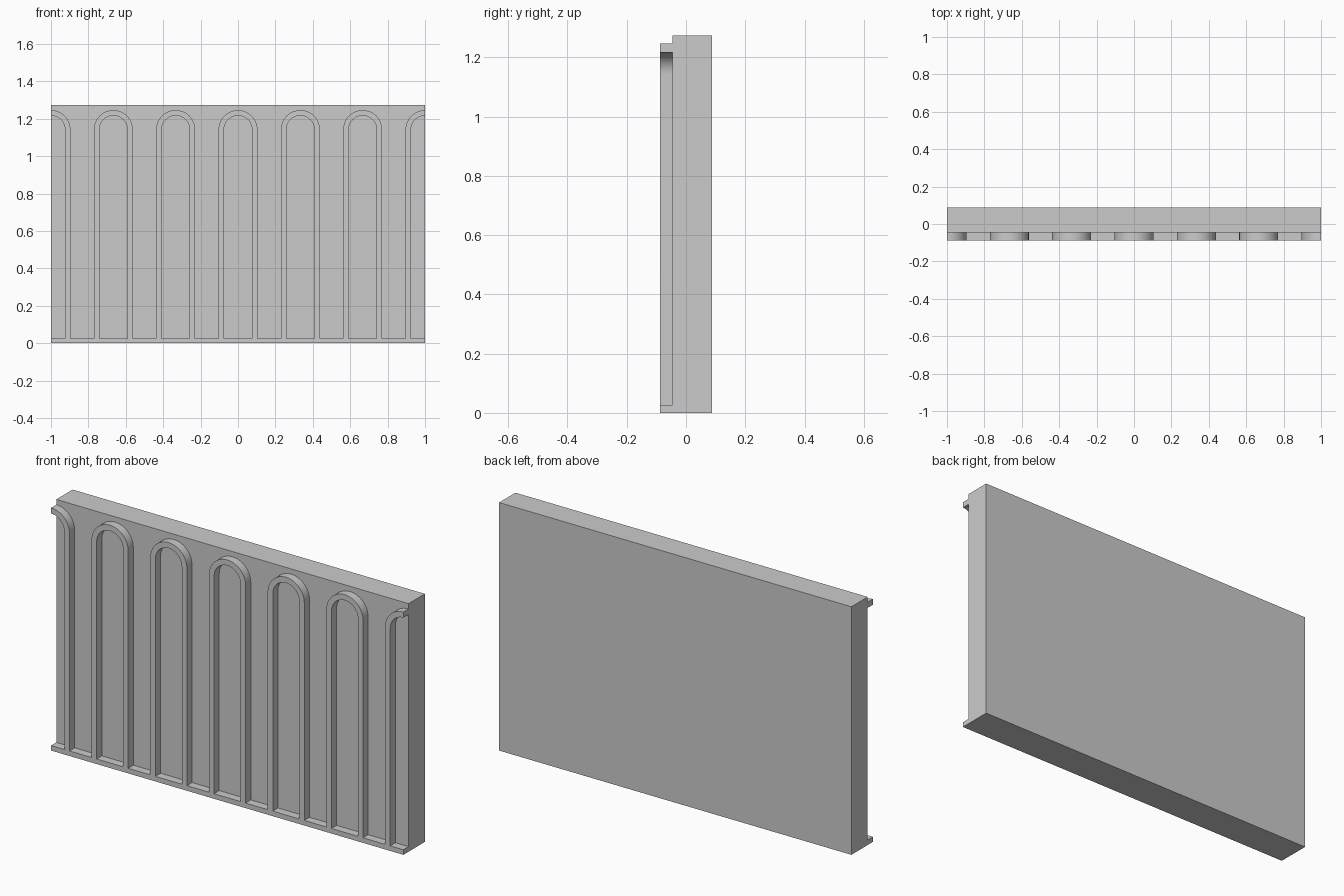
import bpy, bmesh, math

if "Cube" in bpy.data.objects:
    bpy.data.objects.remove(bpy.data.objects["Cube"])

HALF_W, HEIGHT = 1.0, 1.273
FRONT, FACE, BACK = -0.087, -0.045, 0.087   # relief face, wall face, wall back
RAIL_TOP = 0.026
R_OUT, R_IN = 0.104, 0.075
ARCH_TOP = 1.246
SPRING = ARCH_TOP - R_OUT
SPACING = 1 / 3
SEGS = 24                                   # segments per half circle


def extrude_profiles(name, profiles, y0, y1):
    """Solid object from closed (x, z) profiles extruded from y0 to y1."""
    bm = bmesh.new()
    for pts in profiles:
        face = bm.faces.new([bm.verts.new((x, y0, z)) for x, z in pts])
        out = bmesh.ops.extrude_face_region(bm, geom=[face], use_keep_orig=True)
        verts = [g for g in out["geom"] if isinstance(g, bmesh.types.BMVert)]
        bmesh.ops.translate(bm, verts=verts, vec=(0, y1 - y0, 0))
    bmesh.ops.recalc_face_normals(bm, faces=bm.faces[:])
    mesh = bpy.data.meshes.new(name)
    bm.to_mesh(mesh)
    bm.free()
    obj = bpy.data.objects.new(name, mesh)
    bpy.context.collection.objects.link(obj)
    return obj


def rect(z0, z1):
    return [(-HALF_W, z0), (HALF_W, z0), (HALF_W, z1), (-HALF_W, z1)]


def arch(cx, a0, a1):
    """Arch band between two angles in degrees; legs only where the arc is full."""
    n = round(SEGS * (a1 - a0) / 180)
    angles = [math.radians(a0 + (a1 - a0) * i / n) for i in range(n + 1)]

    def side(r):
        pts = [(cx if abs(math.cos(a)) < 1e-6 else cx + r * math.cos(a),
                SPRING + r * math.sin(a)) for a in angles]
        start = [(cx + r, 0)] if a0 == 0 else []
        end = [(cx - r, 0)] if a1 == 180 else []
        return start + pts + end

    return side(R_OUT) + side(R_IN)[::-1]


# Wall slab
wall = extrude_profiles("arcade_wall_panel", [rect(0, HEIGHT)], FACE, BACK)

# Raised bottom rail
rail = extrude_profiles("bottom_rail", [rect(0, RAIL_TOP)], FRONT, 0)

# Raised arches, with half arches at both ends
bands = [arch(i * SPACING, 0, 180) for i in range(-2, 3)]
bands += [arch(-HALF_W, 0, 90), arch(HALF_W, 90, 180)]
arches = extrude_profiles("arch_mouldings", bands, FRONT, 0)

# Merge everything into one clean solid
bpy.context.view_layer.objects.active = wall
wall.select_set(True)
for part in (rail, arches):
    mod = wall.modifiers.new("merge", "BOOLEAN")
    mod.operation = "UNION"
    mod.solver = "EXACT"
    mod.object = part
    bpy.ops.object.modifier_apply(modifier=mod.name)
    bpy.data.objects.remove(part)

bpy.ops.object.shade_smooth_by_angle(angle=math.radians(30))
